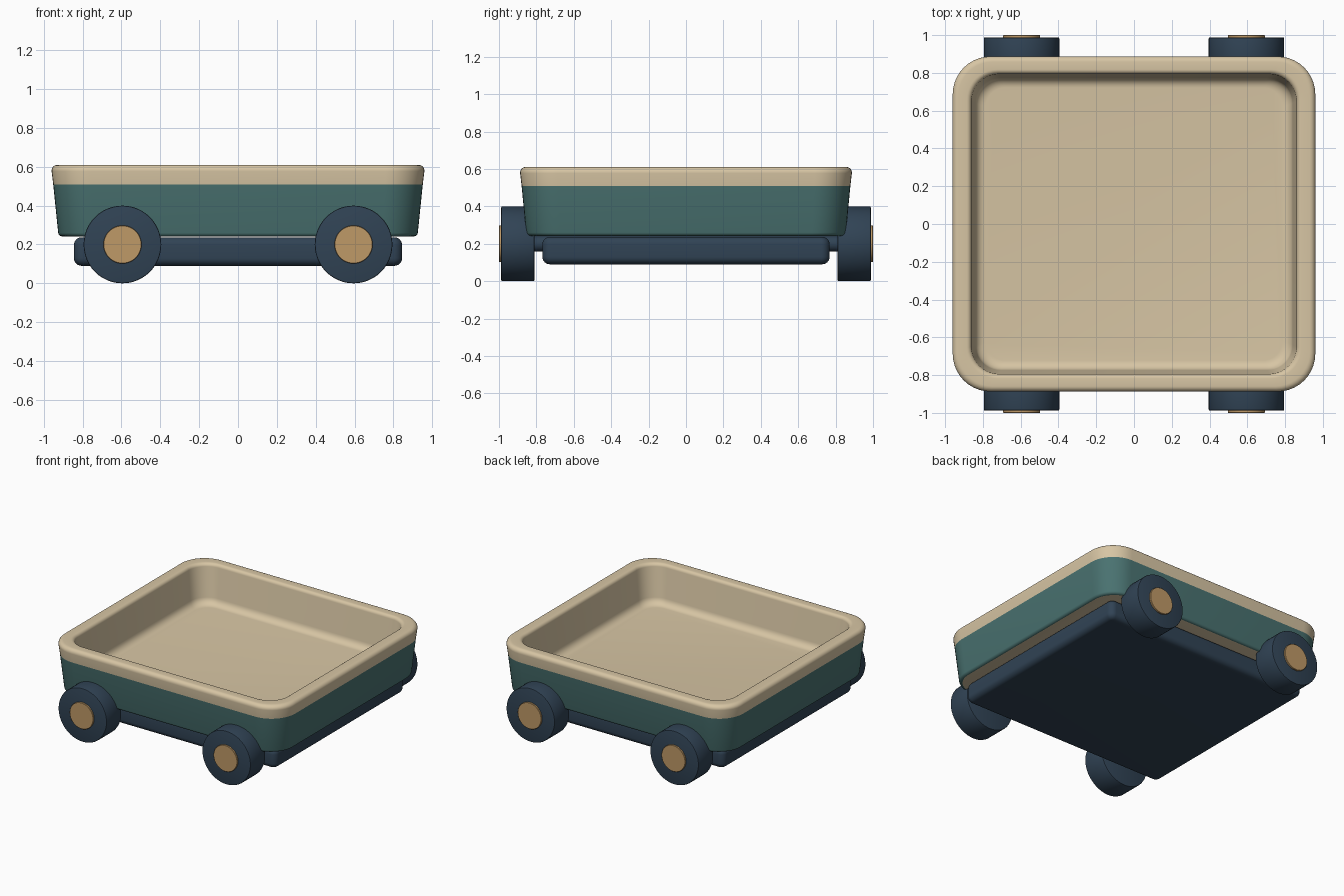
import bpy, bmesh, math

if "Cube" in bpy.data.objects:
    bpy.data.objects.remove(bpy.data.objects["Cube"])


def material(name, rgb):
    m = bpy.data.materials.new(name)
    m.diffuse_color = (*rgb, 1)
    m.use_nodes = True
    m.node_tree.nodes["Principled BSDF"].inputs["Base Color"].default_value = m.diffuse_color
    return m


CREAM = material("cream", (0.68, 0.56, 0.37))
TEAL = material("teal", (0.068, 0.17, 0.165))
NAVY = material("navy", (0.03, 0.056, 0.09))
WOOD = material("light wood", (0.52, 0.32, 0.135))


def finish(bm, name, mats):
    bmesh.ops.recalc_face_normals(bm, faces=bm.faces)
    me = bpy.data.meshes.new(name)
    bm.to_mesh(me)
    bm.free()
    ob = bpy.data.objects.new(name, me)
    bpy.context.collection.objects.link(ob)
    for m in mats:
        me.materials.append(m)
    bpy.ops.object.select_all(action='DESELECT')
    ob.select_set(True)
    bpy.context.view_layer.objects.active = ob
    bpy.ops.object.shade_smooth_by_angle(angle=math.radians(35))
    return ob


def rounded_ring(bm, hx, hy, r, z, seg=10):
    """Rounded rectangle loop of vertices."""
    verts = []
    for k, (sx, sy) in enumerate([(1, 1), (-1, 1), (-1, -1), (1, -1)]):
        for i in range(seg + 1):
            a = math.pi / 2 * (k + i / seg)
            verts.append(bm.verts.new((sx * (hx - r) + r * math.cos(a),
                                       sy * (hy - r) + r * math.sin(a), z)))
    return verts


def loft(bm, sections):
    """Skin (half x, half y, radius, z) sections and cap both ends."""
    rings = [rounded_ring(bm, *s) for s in sections]
    for a, b in zip(rings, rings[1:]):
        n = len(a)
        for i in range(n):
            bm.faces.new((a[i], a[(i + 1) % n], b[(i + 1) % n], b[i]))
    bm.faces.new(rings[0])
    bm.faces.new(rings[-1])


def arc(cx, cz, r, a0, a1, n=6):
    pts = []
    for i in range(n + 1):
        a = math.radians(a0 + (a1 - a0) * i / n)
        pts.append((cx + r * math.cos(a), cz + r * math.sin(a)))
    return pts


# Tub: tapered outer wall, rounded rim, inner wall and filleted floor
profile = arc(0.906, 0.262, 0.02, -90, -6, 4)
profile += [(0.9515, 0.51)]
profile += arc(0.930, 0.580, 0.03, -6, 90)
profile += arc(0.886, 0.585, 0.025, 90, 174)
profile += arc(0.785, 0.375, 0.055, -6, -90)
bm = bmesh.new()
sections = []
for i, (h, z) in enumerate(profile):
    radius = 0.20 - (0.96 - h) * 0.55
    sections.append((h, h - 0.073 + (0.96 - h) * 0.06, radius, z))
loft(bm, sections)
bm.normal_update()
for f in bm.faces:
    c = f.calc_center_median()
    underside = all(v.co.z < 0.243 for v in f.verts)
    outside = c.z < 0.51 and (abs(c.x) > 0.875 or abs(c.y) > 0.808
                              or math.hypot(abs(c.x) - 0.73, abs(c.y) - 0.66) > 0.13
                              and abs(c.x) > 0.73 and abs(c.y) > 0.66)
    f.material_index = 1 if outside and not underside else 0
finish(bm, "tub", [CREAM, TEAL])

# Chassis slab with rounded edges
bm = bmesh.new()
edge = arc(0.805, 0.130, 0.04, -90, 0) + arc(0.805, 0.197, 0.04, 0, 90)
loft(bm, [(h, h - 0.077, 0.045 - (0.845 - h) * 0.8, z) for h, z in edge])
finish(bm, "chassis", [NAVY])


def turned(name, x, profile, mat, seg=48, z=0.2):
    """Solid of (radius, y) points turned about a sideways axis."""
    bm = bmesh.new()
    rings = [[bm.verts.new((x + r * math.cos(2 * math.pi * i / seg), y,
                            z + r * math.sin(2 * math.pi * i / seg)))
              for i in range(seg)] for r, y in profile]
    for a, b in zip(rings, rings[1:]):
        for i in range(seg):
            j = (i + 1) % seg
            bm.faces.new((a[i], a[j], b[j], b[i]))
    bm.faces.new(rings[0])
    bm.faces.new(rings[-1])
    return finish(bm, name, [mat])


# Axles, wheels and hub caps
for end, x in (("left", -0.595), ("right", 0.595)):
    turned(end + "_axle", x, [(0.042, -0.85), (0.042, 0.85)], NAVY, 24)
    for side, s in (("front", -1), ("back", 1)):
        turned(f"{side}_{end}_wheel", x,
               [(0.192, s * 0.81), (0.198, s * 0.812), (0.2, s * 0.818),
                (0.2, s * 0.98), (0.198, s * 0.986), (0.192, s * 0.988)], NAVY)
        turned(f"{side}_{end}_hub", x,
               [(0.098, s * 0.97), (0.098, s * 0.998), (0.096, s * 1.0)], WOOD)
